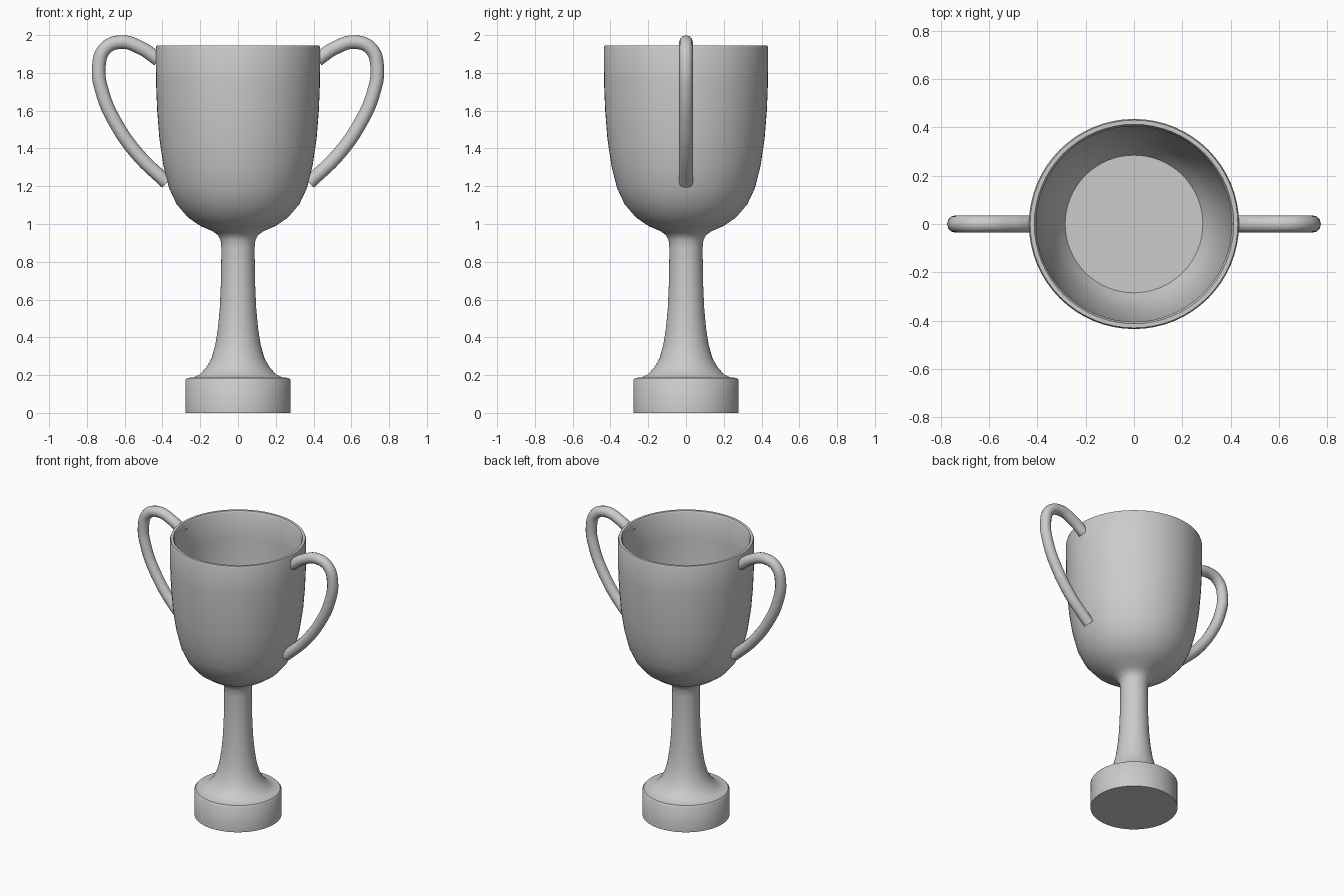
import bpy, bmesh, math

if "Cube" in bpy.data.objects:
    bpy.data.objects.remove(bpy.data.objects["Cube"])


def activate(obj):
    bpy.ops.object.select_all(action='DESELECT')
    obj.select_set(True)
    bpy.context.view_layer.objects.active = obj


def lathe(name, profile, steps=64):
    """Spin a list of (radius, height) points around z."""
    bm = bmesh.new()
    verts = [bm.verts.new((r, 0, z)) for r, z in profile]
    edges = [bm.edges.new(pair) for pair in zip(verts, verts[1:])]
    bmesh.ops.spin(bm, geom=verts + edges, axis=(0, 0, 1), cent=(0, 0, 0),
                   angle=math.tau, steps=steps)
    bmesh.ops.remove_doubles(bm, verts=bm.verts, dist=1e-4)
    bmesh.ops.recalc_face_normals(bm, faces=bm.faces)
    mesh = bpy.data.meshes.new(name)
    bm.to_mesh(mesh)
    bm.free()
    obj = bpy.data.objects.new(name, mesh)
    bpy.context.collection.objects.link(obj)
    activate(obj)
    bpy.ops.object.shade_smooth_by_angle(angle=math.radians(40))
    return obj


def handle(name, path, side):
    """Round tube along a smooth path in the xz plane."""
    curve = bpy.data.curves.new(name, 'CURVE')
    curve.dimensions = '3D'
    curve.bevel_depth = 0.036
    curve.bevel_resolution = 4
    curve.resolution_u = 8
    curve.use_fill_caps = True
    spline = curve.splines.new('BEZIER')
    spline.bezier_points.add(len(path) - 1)
    for point, (x, z) in zip(spline.bezier_points, path):
        point.co = (side * x, 0, z)
        point.handle_left_type = point.handle_right_type = 'AUTO'
    obj = bpy.data.objects.new(name, curve)
    bpy.context.collection.objects.link(obj)
    activate(obj)
    bpy.ops.object.convert(target='MESH')
    bpy.ops.object.shade_smooth_by_angle(angle=math.radians(40))


# Base, stem and hollow bowl in one turned profile
base = [(0, 0), (0.278, 0), (0.278, 0.175), (0.27, 0.185)]
stem = [(0.235, 0.188), (0.20, 0.205), (0.165, 0.245), (0.14, 0.29),
        (0.12, 0.36), (0.106, 0.45), (0.096, 0.56), (0.09, 0.70),
        (0.088, 0.87), (0.092, 0.915), (0.105, 0.94)]
bowl_outside = [(0.135, 0.962), (0.20, 0.99), (0.265, 1.035), (0.325, 1.105),
                (0.365, 1.19), (0.395, 1.31), (0.416, 1.45), (0.428, 1.60),
                (0.434, 1.75), (0.435, 1.93)]
rim = [(0.43, 1.945), (0.413, 1.945), (0.405, 1.93)]
bowl_inside = [(0.405, 1.75), (0.40, 1.60), (0.389, 1.45), (0.37, 1.32),
               (0.343, 1.21), (0.315, 1.14), (0.285, 1.095), (0, 1.095)]
lathe("cup_body", base + stem + bowl_outside + rim + bowl_inside)

# Pair of ear-shaped handles
ear = [(0.422, 1.87), (0.51, 1.93), (0.62, 1.963), (0.705, 1.927),
       (0.737, 1.83), (0.716, 1.69), (0.645, 1.53), (0.53, 1.367),
       (0.376, 1.218)]
for name, side in (("right_handle", 1), ("left_handle", -1)):
    handle(name, ear, side)
